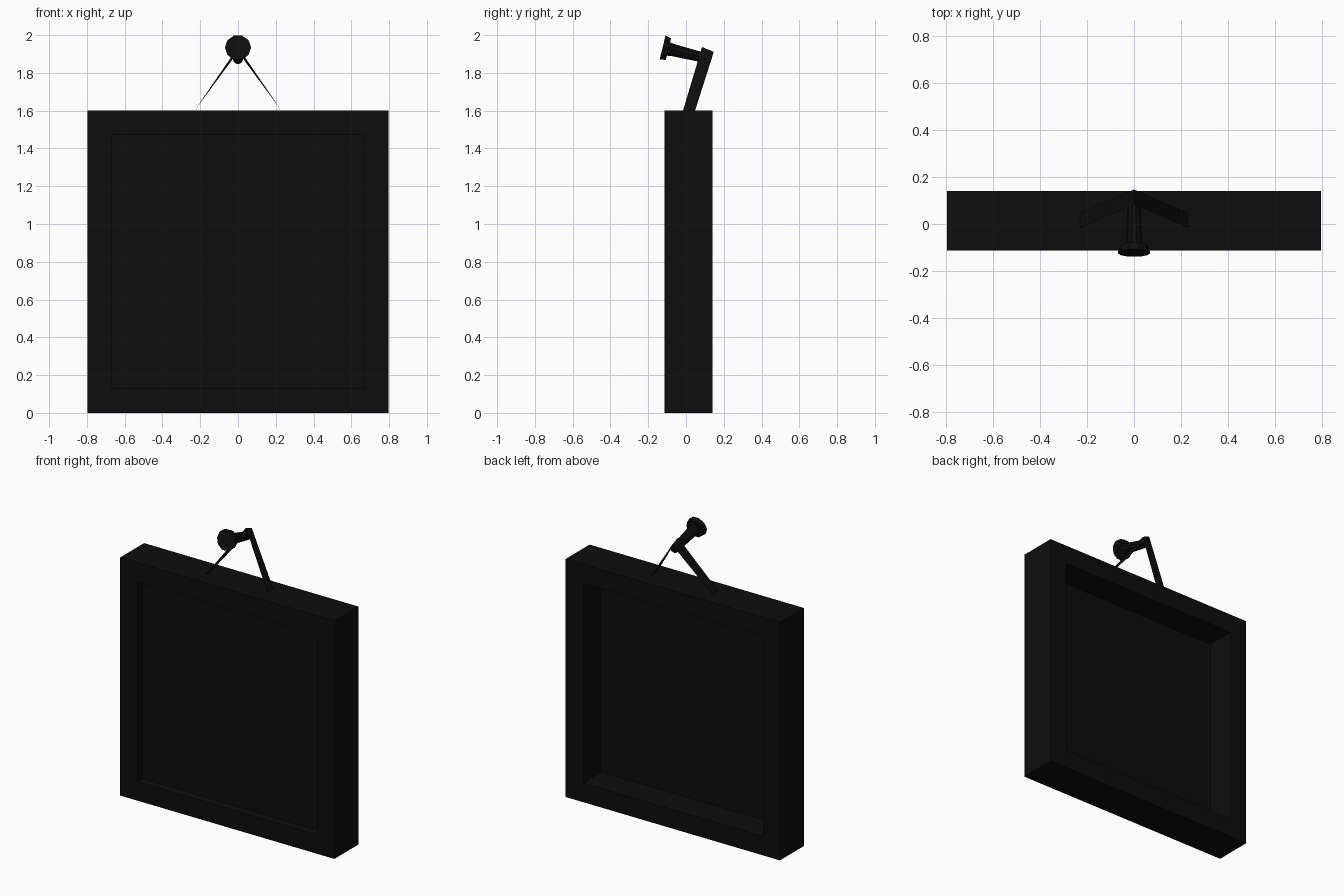
import bpy, bmesh
from math import pi
from mathutils import Vector, Matrix

if "Cube" in bpy.data.objects:
    bpy.data.objects.remove(bpy.data.objects["Cube"])

black = bpy.data.materials.new("black")
black.diffuse_color = (0.004, 0.004, 0.004, 1)
black.use_nodes = True
black.node_tree.nodes["Principled BSDF"].inputs["Base Color"].default_value = black.diffuse_color


def finish(name, bm):
    mesh = bpy.data.meshes.new(name)
    bm.to_mesh(mesh)
    bm.free()
    mesh.materials.append(black)
    obj = bpy.data.objects.new(name, mesh)
    bpy.context.collection.objects.link(obj)
    return obj


# Picture frame: box with a shallow front recess and a deep back recess
Y0, Y1 = -0.114, 0.14
bm = bmesh.new()
bmesh.ops.create_cube(bm, size=1, matrix=Matrix.Translation((0, (Y0 + Y1) / 2, 0.8))
                      @ Matrix.Diagonal((1.594, Y1 - Y0, 1.6, 1)))
for sign, depth in ((-1, 0.054), (1, 0.195)):
    bm.normal_update()
    face = max(bm.faces, key=lambda f: sign * f.normal.y * f.calc_area()
               if abs(f.normal.y) > 0.9 else -9)
    bmesh.ops.inset_region(bm, faces=[face], thickness=0.128, use_even_offset=True)
    for v in face.verts[:]:
        v.co.y += 0
    inner = bmesh.ops.extrude_discrete_faces(bm, faces=[face])["faces"][0]
    for v in inner.verts:
        v.co.y -= sign * depth
finish("picture_frame", bm)

# Hanging peg: tapered ten-sided shaft with a round head, tilted upward at the front
head = Vector((0, -0.124, 1.934))
tail = Vector((0, 0.13, 1.872))
axis = (tail - head).normalized()
tilt = (Vector((0, 0.132, -0.046))).normalized()
stations = [(0.0, 0.069), (0.032, 0.062), (0.032, 0.038), (0.06, 0.034),
            ((tail - head).length, 0.026)]
bm = bmesh.new()
rings = []
for dist, radius in stations:
    rot = axis.to_track_quat('Z', 'Y').to_matrix().to_4x4()
    m = Matrix.Translation(head + axis * dist) @ rot @ Matrix.Rotation(pi / 10, 4, 'Z')
    rings.append(bmesh.ops.create_circle(bm, segments=10, radius=radius, matrix=m)["verts"])
for a, b in zip(rings, rings[1:]):
    for i in range(10):
        j = (i + 1) % 10
        bm.faces.new((a[i], a[j], b[j], b[i]))
bm.faces.new(rings[0][::-1])
bm.faces.new(rings[-1])
bmesh.ops.recalc_face_normals(bm, faces=bm.faces)
finish("hanging_peg", bm)

# Hanging strap: thin ribbon draped over the peg down to the frame top
bm = bmesh.new()
path = [(-0.23, -0.016, 1.6, 0.048, 1.6), (0, 0.085, 1.937, 0.147, 1.911),
        (0.23, -0.016, 1.6, 0.048, 1.6)]
edges = [(bm.verts.new((x, ya, za)), bm.verts.new((x, yb, zb))) for x, ya, za, yb, zb in path]
for (a, b), (c, d) in zip(edges, edges[1:]):
    bm.faces.new((a, c, d, b))
finish("hanging_strap", bm)
